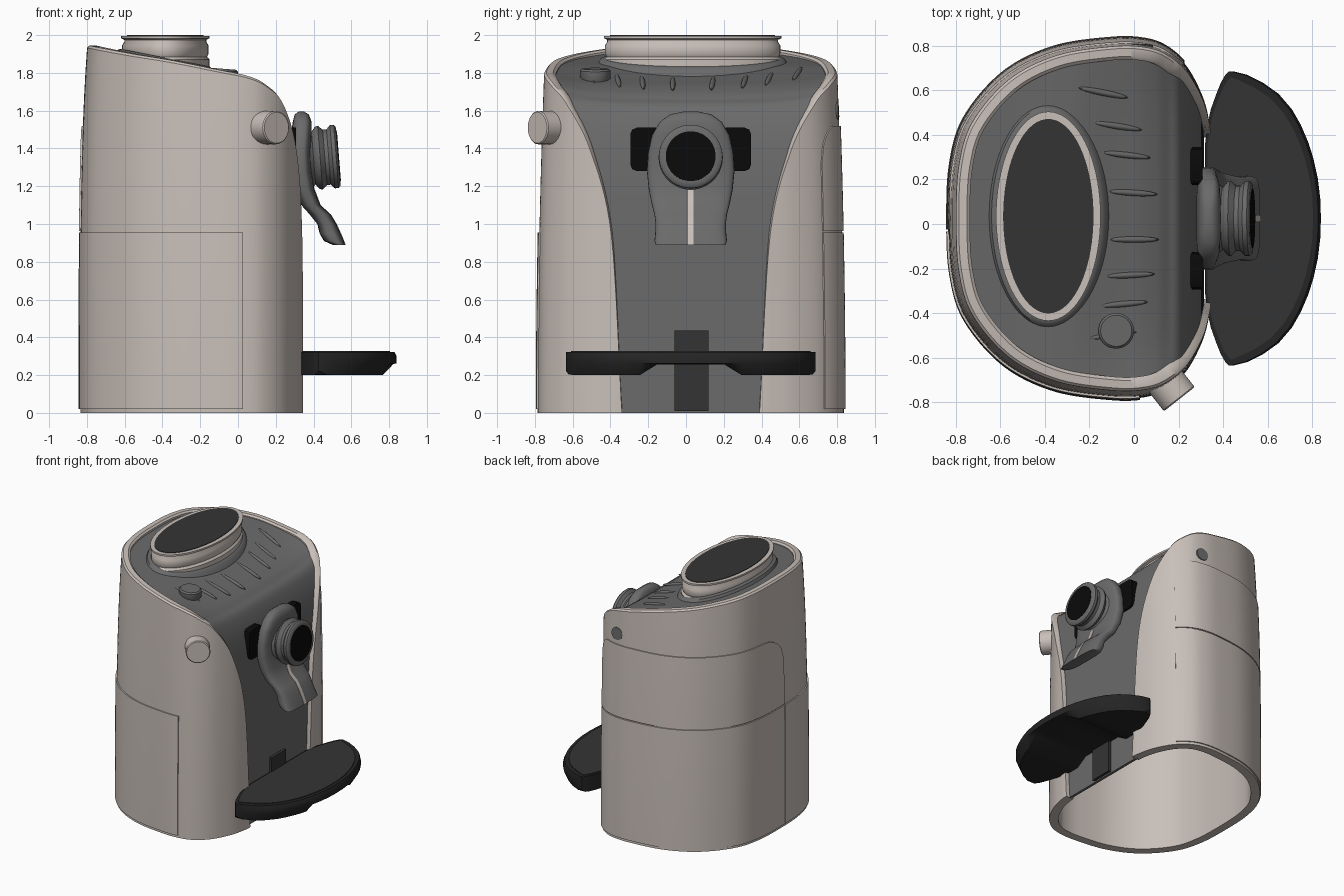
import bpy, bmesh, math
from mathutils import Vector, Matrix

if "Cube" in bpy.data.objects:
    bpy.data.objects.remove(bpy.data.objects["Cube"])

CY = 0.025  # symmetry plane of the machine


def material(name, r, g, b):
    m = bpy.data.materials.new(name)
    m.diffuse_color = (r, g, b, 1)
    m.use_nodes = True
    m.node_tree.nodes["Principled BSDF"].inputs["Base Color"].default_value = m.diffuse_color
    return m


TAN = material("warm_beige", 0.58, 0.52, 0.48)
GREY = material("mid_grey", 0.145, 0.145, 0.145)
DARK = material("charcoal", 0.034, 0.034, 0.034)
TRAY = material("soft_black", 0.018, 0.018, 0.018)
BLACK = material("deep_black", 0.003, 0.003, 0.003)


def finish(name, bm, mat, angle=40):
    bmesh.ops.remove_doubles(bm, verts=bm.verts, dist=1e-5)
    bmesh.ops.recalc_face_normals(bm, faces=bm.faces)
    for f in bm.faces:
        f.smooth = True
    for e in bm.edges:
        e.smooth = len(e.link_faces) == 2 and e.calc_face_angle(0) < math.radians(angle)
    me = bpy.data.meshes.new(name)
    bm.to_mesh(me)
    bm.free()
    me.materials.append(mat)
    ob = bpy.data.objects.new(name, me)
    bpy.context.collection.objects.link(ob)
    return ob


def loft(name, sections, mat, angle=40):
    """Closed solid through a list of equal-length point loops."""
    bm = bmesh.new()
    rows = [[bm.verts.new(p) for p in s] for s in sections]
    n = len(rows[0])
    for a, b in zip(rows, rows[1:]):
        for i in range(n):
            j = (i + 1) % n
            bm.faces.new((a[i], a[j], b[j], b[i]))
    bm.faces.new(rows[0])
    bm.faces.new(rows[-1])
    return finish(name, bm, mat, angle)


def lathe(name, profile, mat, rx, ry, centre, shear=0.0, matrix=None, seg=72):
    """Elliptical turning; profile = (radius offset, height)."""
    secs = []
    for d, z in profile:
        ring = []
        for i in range(seg):
            a = math.tau * i / seg
            x, y = (rx + d) * math.cos(a), (ry + d) * math.sin(a)
            p = Vector((x, y, z + shear * x))
            if matrix:
                p = matrix @ p
            ring.append(p + Vector(centre))
        secs.append(ring)
    return loft(name, secs, mat)


def axis_matrix(d):
    return Vector(d).to_track_quat('Z', 'Y').to_matrix()


def box(name, x, y, z, mat, bevel=0.0):
    bm = bmesh.new()
    bmesh.ops.create_cube(bm, size=1)
    for v in bm.verts:
        v.co = [(r[0] + r[1]) / 2 + c * (r[1] - r[0]) for r, c in zip((x, y, z), v.co)]
    if bevel:
        edges = [e for e in bm.edges if abs(e.verts[0].co.x - e.verts[1].co.x) > 1e-4]
        bmesh.ops.bevel(bm, geom=edges, offset=bevel, segments=2, affect='EDGES', profile=0.5)
    return finish(name, bm, mat, 30)


# Half outline of the shell from back centre to front edge: x, half width, top height
HALF = [(-0.835, 0, 1.945), (-0.822, 0.25, 1.942), (-0.758, 0.455, 1.93), (-0.585, 0.655, 1.90),
        (-0.36, 0.768, 1.865), (-0.1, 0.808, 1.815), (0.05, 0.803, 1.785), (0.15, 0.765, 1.74),
        (0.24, 0.68, 1.645), (0.31, 0.545, 1.40), (0.34, 0.425, 0.95), (0.345, 0.365, 0.02)]
N = len(HALF) - 1


def curve(t):
    """Smooth point on the half outline, mirrored for negative t."""
    s, t = (-1 if t < 0 else 1), min(abs(t), N)
    i = min(int(t), N - 1)
    f = t - i
    get = lambda k: (Vector(HALF[1]) * Vector((1, -1, 1)) if k < 0 else Vector(HALF[min(k, N)]))
    a, b, c, d = (get(k) for k in (i - 1, i, i + 1, i + 2))
    p = 0.5 * (2 * b + (c - a) * f + (2 * a - 5 * b + 4 * c - d) * f * f + (3 * b - a - 3 * c + d) * f ** 3)
    return Vector((p.x, s * p.y, max(p.z, 0.02)))


def taper(x, u, z):
    k = (z / 1.9) ** 2
    return Vector((x * (1 - 0.04 * k * k) if x < 0 else x, CY + u * (1 - 0.048 * k), z))


def wall(t, z, off=0.0):
    a, b = curve(t - 0.05), curve(t + 0.05)
    n = Vector((b.y - a.y, a.x - b.x)).normalized()
    if n.dot(Vector((curve(t).x + 0.2, curve(t).y))) < 0:
        n = -n
    p = curve(t)
    return taper(p.x + n.x * off, p.y + n.y * off, z)


# Outer shell, open below, with rounded rim
secs = []
for k in range(-N * 8, N * 8 + 1):
    t = k / 8
    top = curve(t).z
    zs = [top * i / 14 for i in range(14)] + [top - min(0.012, top / 3)]
    zs[-2] = min(zs[-2], zs[-1])
    outer = [wall(t, z) for z in zs]
    inner = [wall(t, z, -0.065) for z in zs]
    secs.append(outer + [wall(t, top, -0.012), wall(t, top, -0.05)] + inner[::-1])
loft("outer_shell", secs, TAN)


# Raised cover panels on the shell
def panel(name, t0, t1, z0, z1, arch=0.0):
    secs, steps = [], 72
    for k in range(steps + 1):
        t = t0 + (t1 - t0) * k / steps
        q = min(1, min(k, steps - k) / 9)
        top = z1 - arch * (1 - math.sqrt(1 - (1 - q) ** 2))
        zs = [z0 + (top - z0) * i / 8 for i in range(9)]
        secs.append([wall(t, z, 0.009) for z in zs] + [wall(t, z, -0.01) for z in zs[::-1]])
    loft(name, secs, TAN)


panel("side_drawer", -5.8, -0.23, 0.02, 0.955)
panel("rear_lower_cover", -0.2, 7.75, 0.02, 0.955)
panel("rear_upper_cover", -0.2, 7.75, 0.963, 1.52, 0.2)

# Grey top deck, dished towards the front, running down into the front panel
secs = []
for k in range(1, N * 8 + 1):
    p = curve(k / 8)
    f = max(0, min(1, p.x / 0.3))
    x = p.x - 0.03 * max(-1, min(1, p.x / 0.3))
    z = 0.0 if k == N * 8 else max(0, p.z - 0.02)
    u = max(0.01, p.y - 0.03 + 0.045 * f)
    sag = 0.045 * max(0, min(1, (p.x + 0.3) / 0.4, (0.3 - p.x) / 0.12))
    row = [taper(x, u * i / 8, z - sag * (1 - (i / 8) ** 4)) for i in range(-8, 9)]
    drop = Vector((-0.02 * f, 0, -0.02 * (1 - f)))
    secs.append(row + [q + drop for q in row[::-1]])
loft("top_deck_and_front_panel", secs, GREY)

# Bean hopper collar, skirt and lid
HC = (-0.385, 0.035, 0)
lathe("hopper_skirt", [(0.0, 1.88), (0.02, 1.87), (0.04, 1.83), (0.0, 1.80)], GREY, 0.235, 0.47, HC, -0.2)
lathe("hopper_collar", [(0, 1.82), (0, 1.87), (-0.014, 1.885), (-0.006, 1.90), (-0.006, 1.945), (-0.018, 1.965),
                        (-0.018, 1.975), (0, 1.983), (0, 1.996), (-0.035, 1.996)], TAN, 0.235, 0.47, HC)
lathe("hopper_lid", [(0, 1.985), (0, 2.0)], DARK, 0.203, 0.437, HC)

# Ribs on the deck
for y in (0.59, 0.44, 0.31, 0.14, -0.07, -0.23, -0.36, -0.5):
    bm = bmesh.new()
    x = 0.0 - 0.4 * y * y
    m = (Matrix.Translation((x, y, 1.757 - 0.3 * (x + 0.05) + 0.1 * y ** 4))
         @ Matrix.Rotation(-0.08 - 0.3 * (y - 0.2), 4, 'Z') @ Matrix.Rotation(0.29, 4, 'Y')
         @ Matrix.Diagonal((0.12, 0.014, 0.014, 1)))
    bmesh.ops.create_uvsphere(bm, u_segments=16, v_segments=10, radius=1, matrix=m)
    finish("deck_rib", bm, GREY)

# Power button
lathe("power_button", [(-0.012, 1.72), (-0.006, 1.76), (0, 1.77), (0, 1.812), (-0.01, 1.822)], GREY, 0.08, 0.08,
      (-0.08, -0.48, 0), -0.08, seg=40)

# Steam knob on one side, round socket on the other
lathe("steam_knob", [(-0.01, 0), (-0.01, 0.05), (0, 0.06), (0, 0.162), (-0.006, 0.168)], TAN, 0.088, 0.088,
      (0.10, -0.655, 1.51), matrix=axis_matrix((0.62, -0.79, 0)), seg=40)
lathe("side_socket", [(0, -0.03), (0, 0.005)], GREY, 0.048, 0.048, wall(5.9, 1.6),
      matrix=axis_matrix((0.06, 1, 0.05)), seg=32)

# Brew head with spout: height, back x, front x, half width
ARM = [(1.595, 0.32, 0.35, 0.04), (1.58, 0.30, 0.375, 0.11), (1.54, 0.29, 0.39, 0.165), (1.47, 0.28, 0.39, 0.205),
       (1.38, 0.28, 0.385, 0.225), (1.28, 0.28, 0.39, 0.232), (1.18, 0.30, 0.405, 0.222), (1.10, 0.335, 0.435, 0.205),
       (1.05, 0.38, 0.49, 0.192), (1.0, 0.42, 0.52, 0.186), (0.95, 0.432, 0.543, 0.188),
       (0.91, 0.455, 0.56, 0.192), (0.89, 0.50, 0.567, 0.185)]
secs = []
for z, x0, x1, w in ARM:
    ring = []
    for i in range(40):
        a = math.tau * i / 40
        c, s = math.cos(a), math.sin(a)
        ring.append(((x0 + x1) / 2 + (x1 - x0) / 2 * math.copysign(abs(c) ** 0.6, c),
                     CY + w * math.copysign(abs(s) ** 0.6, s), z))
    secs.append(ring)
loft("brew_head_and_spout", secs, GREY, 60)
loft("spout_stripe", [[(x1 - 0.005, CY - 0.015, z), (x1 + 0.003, CY - 0.015, z),
                       (x1 + 0.003, CY + 0.015, z), (x1 - 0.005, CY + 0.015, z)]
                      for z, x0, x1, w in ARM[6:]], TAN)

# Round dial on the brew head
tilt = axis_matrix((1, 0, 0.08))
dial = (0.36, CY, 1.345)
lathe("dial", [(0.02, 0), (-0.01, 0.02), (-0.025, 0.04), (0.0, 0.06), (0.005, 0.075), (-0.018, 0.1),
               (-0.018, 0.12), (0.003, 0.14), (0.003, 0.16), (-0.008, 0.17), (-0.03, 0.172)],
      GREY, 0.165, 0.165, dial, matrix=tilt, seg=56)
lathe("dial_face", [(0, 0.16), (0, 0.175)], BLACK, 0.132, 0.132, dial, matrix=tilt, seg=56)

# Black pads beside the brew head
for s in (-1, 1):
    a, b = sorted((CY + s * 0.15, CY + s * 0.32))
    box("side_pad", (0.25, 0.308), (a, b), (1.28, 1.51), BLACK, 0.035)

# Tray support column
box("tray_column", (0.29, 0.336), (-0.06, 0.12), (0.01, 0.435), DARK)

# Drip tray, lofted across y: half width, back x, front x, underside z
PLAN = [(0.66, 0.425, 0.45, 0.22), (0.645, 0.41, 0.51, 0.203), (0.61, 0.39, 0.58, 0.2), (0.56, 0.37, 0.65, 0.2),
        (0.49, 0.345, 0.71, 0.2), (0.42, 0.33, 0.75, 0.2), (0.34, 0.32, 0.784, 0.2), (0.27, 0.32, 0.806, 0.2),
        (0.18, 0.32, 0.826, 0.255), (0.09, 0.32, 0.837, 0.255), (0, 0.32, 0.84, 0.255)]
FULL = [(-u, a, b, z) for u, a, b, z in PLAN] + [r for r in PLAN[-2::-1]]
loft("drip_tray", [[(a, CY + u, 0.322), (b - 0.012, CY + u, 0.322), (b, CY + u, 0.30), (b, CY + u, 0.262),
                    (max(a + 0.01, b - 0.04), CY + u, zb), (a, CY + u, zb)] for u, a, b, zb in FULL], TRAY, 35)
loft("tray_plate", [[(a + 0.01, CY + u * 0.96, 0.315), (max(a + 0.015, b - 0.035), CY + u * 0.96, 0.315),
                     (max(a + 0.015, b - 0.035), CY + u * 0.96, 0.327), (a + 0.01, CY + u * 0.96, 0.327)]
                    for u, a, b, zb in FULL], DARK, 35)
